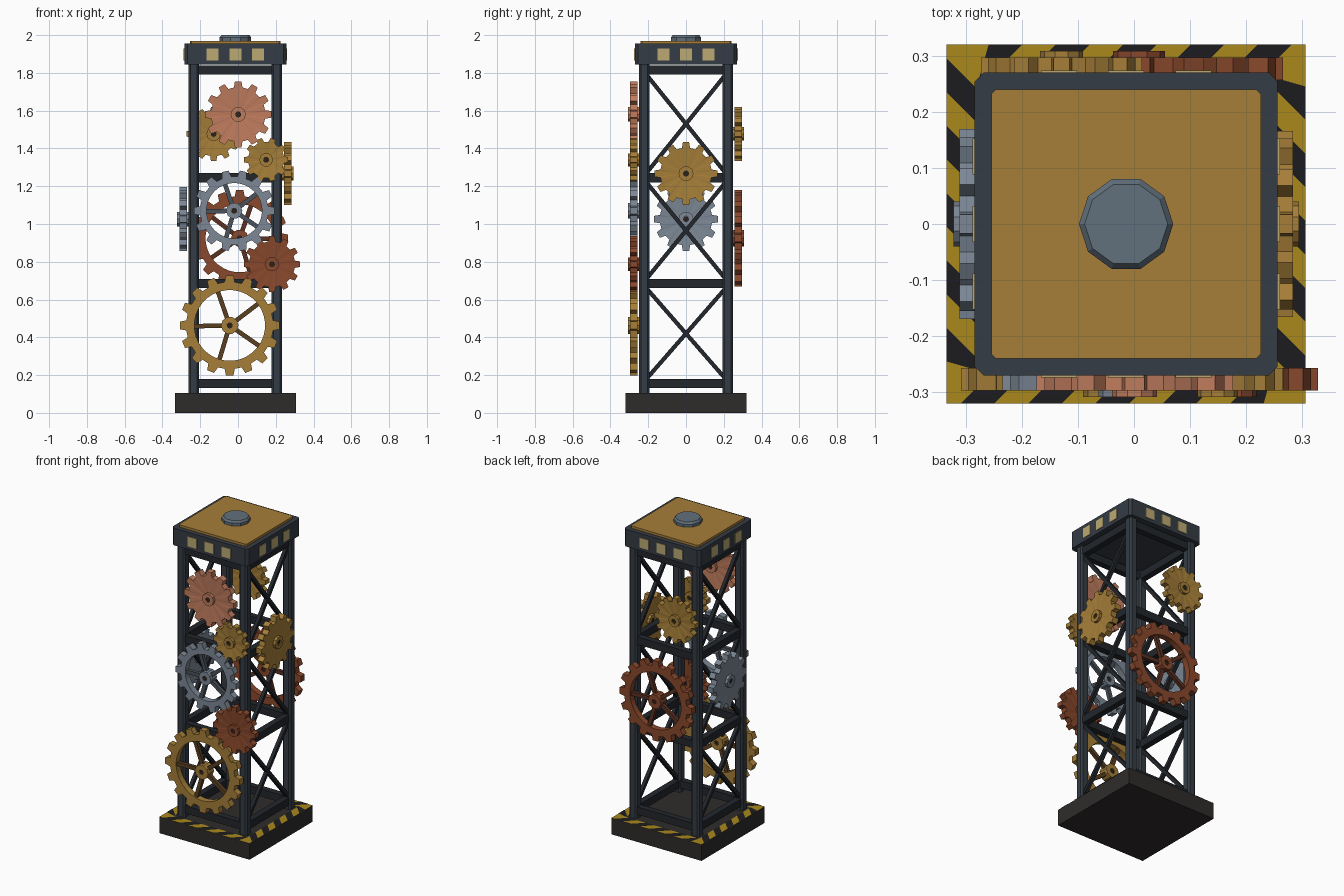
import bpy, bmesh
from math import sin, cos, pi, atan2, hypot, radians
from mathutils import Matrix, Vector

if "Cube" in bpy.data.objects:
    bpy.data.objects.remove(bpy.data.objects["Cube"])

CX = -0.014
COL = {
    "steel": (0.035, 0.045, 0.058), "beam": (0.016, 0.019, 0.024), "base": (0.028, 0.025, 0.024),
    "gold": (0.38, 0.21, 0.04), "copper": (0.52, 0.2, 0.11), "rust": (0.25, 0.065, 0.025),
    "silver": (0.2, 0.245, 0.3), "dark_gold": (0.1, 0.05, 0.015), "dark_rust": (0.1, 0.03, 0.015),
    "dark_silver": (0.07, 0.085, 0.105), "axle": (0.025, 0.015, 0.01), "yellow": (0.4, 0.25, 0.012),
    "black": (0.012, 0.012, 0.014), "cream": (0.5, 0.4, 0.17), "cap": (0.12, 0.16, 0.2)}
MATS = {}
for name, c in COL.items():
    MATS[name] = bpy.data.materials.new(name)
    MATS[name].diffuse_color = (*c, 1)


def finish(bm, name, mat, matrix=Matrix.Identity(4)):
    bmesh.ops.recalc_face_normals(bm, faces=bm.faces[:])
    me = bpy.data.meshes.new(name)
    bm.to_mesh(me)
    bm.free()
    ob = bpy.data.objects.new(name, me)
    me.materials.append(MATS[mat])
    ob.matrix_world = Matrix.Translation((CX, 0, 0)) @ matrix
    bpy.context.collection.objects.link(ob)
    return ob


def add_box(bm, size, m):
    bmesh.ops.create_cube(bm, size=1, matrix=m @ Matrix.Diagonal((*size, 1)))


def box(name, size, loc, mat, bevel=0, side=Matrix.Identity(4)):
    bm = bmesh.new()
    add_box(bm, size, Matrix.Translation(loc))
    if bevel:  # chamfer the upright edges
        up = [e for e in bm.edges if abs(e.verts[0].co.z - e.verts[1].co.z) > 1e-4]
        bmesh.ops.bevel(bm, geom=up, offset=bevel, segments=1, affect='EDGES')
    return finish(bm, name, mat, side)


def face_frame(k):
    """Tower side k: 0 front, 1 right, 2 back, 3 left; local u right, v up, w outward."""
    return Matrix.Rotation(k * pi / 2, 4, 'Z') @ Matrix.Rotation(pi / 2, 4, 'X')


def ring(bm, outer, r_in, t_out, t_in):
    """Closed ring from an outer (angle, radius) outline to an inner circle."""
    loops = []
    for inner, z in ((0, t_out), (0, -t_out), (1, -t_in), (1, t_in)):
        loops.append([bm.verts.new(((r_in if inner else r) * cos(a), (r_in if inner else r) * sin(a), z))
                      for a, r in outer])
    n = len(outer)
    for j in range(4):
        A, B = loops[j], loops[(j + 1) % 4]
        for i in range(n):
            bm.faces.new((A[i], A[(i + 1) % n], B[(i + 1) % n], B[i]))


def gear(name, side, u, v, r, teeth, mat, spoked):
    m = face_frame(side) @ Matrix.Translation((u, v, 0.277))
    p = 2 * pi / teeth
    root = r * 0.82 if r < 0.2 else r - 0.034
    hub = 0.028 + r * 0.07
    outline = [(p * (i + f), rr) for i in range(teeth)
               for f, rr in ((-0.3, root), (-0.19, r), (0.19, r), (0.3, root))]
    bm = bmesh.new()
    if spoked:
        r_in = root * 0.81
        ring(bm, outline, r_in, 0.02, 0.02)
    else:
        ring(bm, outline, hub * 0.9, 0.02, 0.013)
    finish(bm, name, mat, m)
    # hub collar and dark axle
    bm = bmesh.new()
    ring(bm, [(2 * pi * i / 10, hub) for i in range(10)], 0.016, 0.031, 0.031)
    finish(bm, name + "_hub", mat, m)
    bm = bmesh.new()
    bmesh.ops.create_cone(bm, cap_ends=True, segments=10, radius1=0.016, radius2=0.016, depth=0.05)
    finish(bm, name + "_axle", "axle", m)
    if spoked:
        bm = bmesh.new()
        length = r_in - hub + 0.015
        for i in range(5):
            add_box(bm, (length, 0.024, 0.022), Matrix.Rotation(2 * pi * i / 5 + 0.65, 4, 'Z')
                    @ Matrix.Translation((hub + length / 2 - 0.005, 0, 0)))
        finish(bm, name + "_spokes", "dark_" + mat, m)


# base slab with hazard border
box("base", (0.64, 0.64, 0.104), (0, 0, 0.052), "base")
for k in range(4):
    rot = Matrix.Rotation(k * pi / 2, 4, 'Z')
    for nm, z, quads in (
            ("hazard_border", 0.1045, [(-0.32, 0.32, -0.26, 0.26)]),
            ("hazard_stripes", 0.106, [(x, x + 0.06, x + 0.06, x + 0.12)
                                       for x in (-0.295, -0.175, -0.055, 0.065, 0.185)])):
        bm = bmesh.new()
        for a, b, c, d in quads:
            top = min(d, 0.262)
            bm.faces.new([bm.verts.new(q) for q in ((a, -0.32, z), (b, -0.32, z),
                                                    (top, -0.26, z), (c, -0.26, z))])
        finish(bm, nm, "yellow" if nm == "hazard_border" else "black", rot)

# corner posts
for sx in (-1, 1):
    for sy in (-1, 1):
        box("corner_post", (0.055, 0.055, 1.76), (sx * 0.22, sy * 0.22, 0.975), "steel", 0.01)

# cross beams on all sides, diagonal braces on left and right
levels = (0.155, 0.685, 1.245, 1.815)
for k in range(4):
    rot = Matrix.Rotation(k * pi / 2, 4, 'Z')
    for z in levels:
        box("cross_beam", (0.4, 0.04, 0.048), (0, -0.22, z), "beam", 0, rot)
    if k % 2:
        bm = bmesh.new()
        for lo, hi in zip(levels, levels[1:]):
            h = hi - lo - 0.06
            for s in (-1, 1):
                add_box(bm, (hypot(0.41, h), 0.022, 0.022),
                        Matrix.Translation((0, -0.22, (lo + hi) / 2))
                        @ Matrix.Rotation(s * atan2(h, 0.41), 4, 'Y'))
        finish(bm, "diagonal_braces", "beam", rot)
    # lamp windows around the head
    for x in (-0.12, 0, 0.12):
        box("window", (0.064, 0.008, 0.064), (x, -0.27, 1.898), "cream", 0, rot)

# head block, gold roof plate and ten-sided cap
box("head", (0.54, 0.54, 0.11), (0, 0, 1.9), "steel", 0.016)
box("roof_plate", (0.48, 0.48, 0.016), (0, 0, 1.962), "gold", 0.008)
bm = bmesh.new()
outline = [(2 * pi * i / 10, 1) for i in range(10)]
prof = ((0.084, 1.968), (0.084, 1.988), (0.074, 2.0))
rings = [[bm.verts.new((r * cos(a), r * sin(a), z)) for a, _ in outline] for r, z in prof]
for A, B in zip(rings, rings[1:]):
    for i in range(10):
        bm.faces.new((A[i], A[(i + 1) % 10], B[(i + 1) % 10], B[i]))
bm.faces.new(rings[0])
bm.faces.new(rings[-1])
finish(bm, "roof_cap", "cap")

# gears: side, offset, height, radius, teeth, colour, spoked
for g in (("copper_gear", 0, 0.015, 1.58, 0.176, 12, "copper", False),
          ("small_gold_gear", 0, 0.163, 1.34, 0.117, 10, "gold", False),
          ("silver_wheel", 0, -0.006, 1.07, 0.215, 14, "silver", True),
          ("rust_gear", 0, 0.194, 0.787, 0.149, 12, "rust", False),
          ("gold_wheel", 0, -0.03, 0.463, 0.265, 16, "gold", True),
          ("side_gold_gear", 1, 0.0, 1.267, 0.167, 12, "gold", False),
          ("back_rust_wheel", 2, -0.023, 0.925, 0.257, 16, "rust", True),
          ("back_gold_gear", 2, 0.115, 1.477, 0.144, 12, "gold", False),
          ("side_silver_gear", 3, 0.0, 1.026, 0.17, 12, "silver", False)):
    gear(*g)

for m in bpy.data.materials:
    if m.users and not m.is_grease_pencil:
        m.use_nodes = True
        m.node_tree.nodes["Principled BSDF"].inputs["Base Color"].default_value = m.diffuse_color
